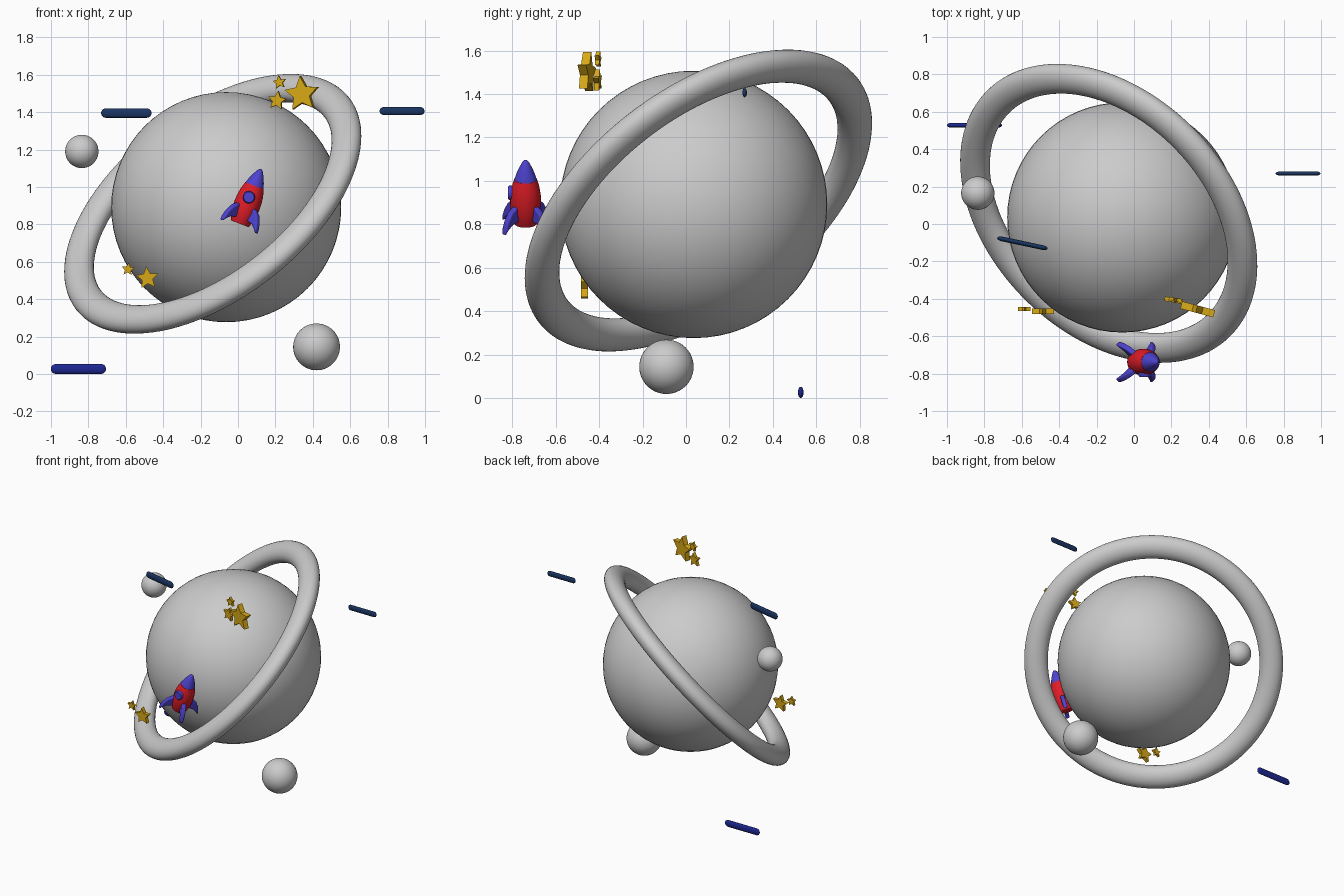
import bpy, bmesh, math
from mathutils import Matrix, Vector

if "Cube" in bpy.data.objects:
    bpy.data.objects.remove(bpy.data.objects["Cube"])


def material(name, rgb):
    m = bpy.data.materials.new(name)
    m.diffuse_color = (*rgb, 1)
    m.use_nodes = True
    m.node_tree.nodes["Principled BSDF"].inputs["Base Color"].default_value = m.diffuse_color
    return m


RED = material("red", (0.75, 0.012, 0.02))
VIOLET = material("violet", (0.075, 0.055, 0.62))
GOLD = material("gold", (0.68, 0.39, 0.008))
NAVY = material("navy", (0.01, 0.035, 0.12))
BLUE = material("blue", (0.012, 0.02, 0.28))


def make(name, bm, mat=None, matrix=Matrix(), smooth=None):
    bmesh.ops.recalc_face_normals(bm, faces=bm.faces)
    me = bpy.data.meshes.new(name)
    bm.to_mesh(me)
    bm.free()
    ob = bpy.data.objects.new(name, me)
    bpy.context.collection.objects.link(ob)
    ob.matrix_world = matrix
    if mat:
        me.materials.append(mat)
    if smooth:
        bpy.ops.object.select_all(action='DESELECT')
        ob.select_set(True)
        bpy.context.view_layer.objects.active = ob
        bpy.ops.object.shade_smooth_by_angle(angle=math.radians(smooth))
    return ob


def ball(name, loc, r):
    bm = bmesh.new()
    bmesh.ops.create_uvsphere(bm, u_segments=64, v_segments=32, radius=r)
    make(name, bm, None, Matrix.Translation(loc), 40)


def lathe(profile, steps=32):
    # spin (radius, z) points around z
    bm = bmesh.new()
    vs = [bm.verts.new((r, 0, z)) for r, z in profile]
    es = [bm.edges.new(p) for p in zip(vs, vs[1:])]
    bmesh.ops.spin(bm, geom=vs + es, axis=(0, 0, 1), cent=(0, 0, 0),
                   angle=2 * math.pi, steps=steps)
    bmesh.ops.remove_doubles(bm, verts=bm.verts, dist=1e-5)
    return bm


def slab(points, thickness):
    # extrude an xz outline, centred on y = 0
    bm = bmesh.new()
    f = bm.faces.new([bm.verts.new((x, -thickness / 2, z)) for x, z in points])
    ext = bmesh.ops.extrude_face_region(bm, geom=[f])
    bmesh.ops.translate(bm, vec=(0, thickness, 0),
                        verts=[v for v in ext["geom"] if isinstance(v, bmesh.types.BMVert)])
    return bm


# planet and moons
ball("planet", (-0.063, 0.035, 0.892), 0.615)
ball("moon_small", (-0.835, 0.165, 1.19), 0.089)
ball("moon_large", (0.42, -0.09, 0.145), 0.125)

# tilted planet ring, slightly flattened
normal = Vector((-0.525, -0.516, 0.677))
bpy.ops.mesh.primitive_torus_add(major_radius=0.84, minor_radius=0.084,
                                 major_segments=128, minor_segments=32)
ring = bpy.context.object
ring.name = "planet_ring"
ring.matrix_world = (Matrix.Translation((-0.135, 0.057, 0.91))
                     @ normal.to_track_quat('Z', 'Y').to_matrix().to_4x4()
                     @ Matrix.Diagonal((1, 1, 0.78, 1)))
bpy.ops.object.shade_smooth_by_angle(angle=math.radians(60))


# streaks: flattened capsules lying along x
def streak(name, loc, length, r, turn, mat):
    h = length / 2 - r
    arc = [(r * math.sin(t * math.pi / 16), h + r * math.cos(t * math.pi / 16)) for t in range(9)]
    bm = lathe(arc + [(a, -z) for a, z in reversed(arc)], 24)
    m = (Matrix.Translation(loc) @ Matrix.Rotation(math.radians(turn), 4, 'Z')
         @ Matrix.Diagonal((1, 0.5, 1, 1)) @ Matrix.Rotation(math.pi / 2, 4, 'Y'))
    bm.transform(m)
    make(name, bm, mat, smooth=50)


streak("streak_upper_left", (-0.597, -0.103, 1.395), 0.275, 0.025, -12, NAVY)
streak("streak_upper_right", (0.877, 0.27, 1.406), 0.24, 0.021, 0, NAVY)
streak("streak_lower_left", (-0.853, 0.528, 0.027), 0.295, 0.026, 0, BLUE)


# flat five-pointed stars
def star(name, loc, r, thick, turn, roll=0):
    pts = []
    for i in range(10):
        a = math.pi / 2 + math.radians(roll) + i * math.pi / 5
        k = r * (0.48 if i % 2 else 1)
        pts.append((k * math.cos(a), k * math.sin(a)))
    make(name, slab(pts, thick), GOLD,
         Matrix.Translation(loc) @ Matrix.Rotation(math.radians(turn), 4, 'Z'))


star("star_right_large", (0.343, -0.457, 1.497), 0.096, 0.04, -15, 5)
star("star_right_medium", (0.21, -0.407, 1.462), 0.052, 0.024, -10, -8)
star("star_right_small", (0.222, -0.405, 1.56), 0.037, 0.02, -10, 8)
star("star_left_large", (-0.485, -0.467, 0.513), 0.062, 0.03, 0, 5)
star("star_left_small", (-0.588, -0.455, 0.56), 0.036, 0.02, 0, -5)

# rocket, leaning to the right
rocket = Matrix.Translation((0.01, -0.738, 0.803)) @ Matrix.Rotation(math.radians(21), 4, 'Y')
make("rocket_body", lathe([(0, 0), (0.05, 0), (0.061, 0.03), (0.068, 0.065), (0.071, 0.1),
                           (0.07, 0.14), (0.064, 0.18), (0.053, 0.218), (0, 0.218)]),
     RED, rocket, 40)
make("rocket_nose", lathe([(0, 0.216), (0.052, 0.216), (0.043, 0.245), (0.03, 0.275),
                           (0.016, 0.302), (0.007, 0.312), (0, 0.314)]), VIOLET, rocket, 40)
make("rocket_window", lathe([(0, 0), (0.033, 0), (0.033, 0.03), (0.028, 0.036), (0, 0.036)]),
     VIOLET, rocket @ Matrix.Translation((-0.006, -0.045, 0.15))
     @ Matrix.Rotation(math.pi / 2, 4, 'X'), 40)

# four swept fins on the diagonals
fin = [(0.045, 0.105), (0.075, 0.1), (0.105, 0.078), (0.128, 0.042), (0.14, 0.008),
       (0.142, -0.02), (0.122, 0.002), (0.095, 0.02), (0.045, 0.03)]
for i in range(4):
    ob = make(f"rocket_fin_{i + 1}", slab(fin, 0.03), VIOLET,
              rocket @ Matrix.Rotation(math.radians(45 + 90 * i), 4, 'Z'), 50)
    bev = ob.modifiers.new("round", 'BEVEL')
    bev.width = 0.008
    bev.segments = 3
